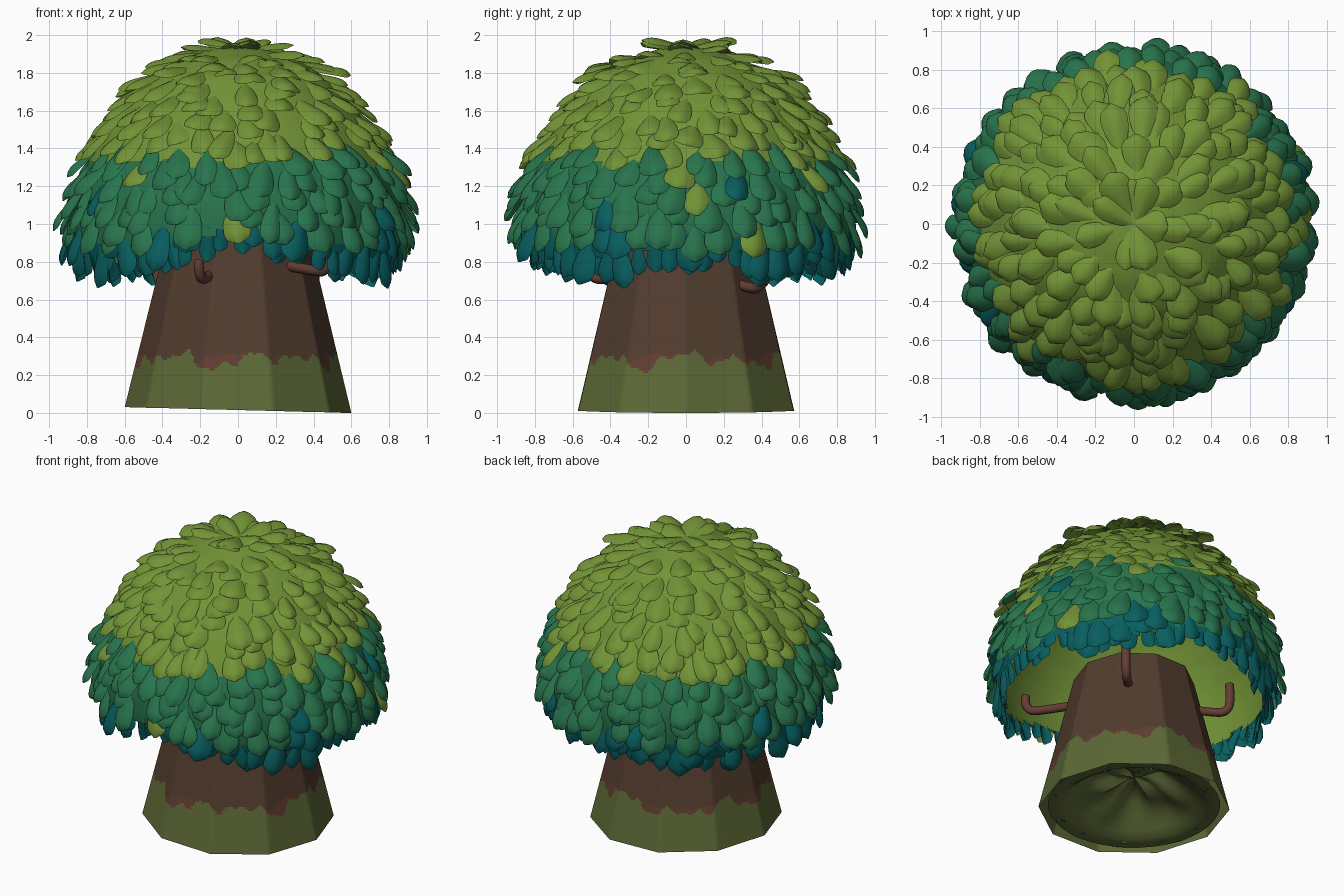
import bpy, math, random
from mathutils import Vector

if "Cube" in bpy.data.objects:
    bpy.data.objects.remove(bpy.data.objects["Cube"])

random.seed(4)
PI, TAU = math.pi, math.tau


def mat(name, r, g, b):
    m = bpy.data.materials.new(name)
    lin = [((c / 255 + 0.055) / 1.055) ** 2.4 for c in (r, g, b)]
    m.diffuse_color = (*lin, 1)
    m.use_nodes = True
    m.node_tree.nodes["Principled BSDF"].inputs["Base Color"].default_value = m.diffuse_color
    return m


LIME = mat("lime leaf", 114, 147, 54)
GREEN = mat("mid green leaf", 40, 116, 77)
TEAL = mat("teal leaf", 8, 94, 96)
BARK = mat("dark bark", 82, 60, 46)
RED = mat("red bark", 98, 61, 50)
MOSS = mat("moss", 92, 104, 54)


def build(name, verts, faces, mats, rule=None, angle=35, indices=None):
    me = bpy.data.meshes.new(name)
    me.from_pydata(verts, [], faces)
    for m in mats:
        me.materials.append(m)
    for p in me.polygons:
        p.use_smooth = True
        if rule:
            p.material_index = rule(p.center)
        elif indices:
            p.material_index = indices[p.index]
    me.set_sharp_from_angle(angle=math.radians(angle))
    ob = bpy.data.objects.new(name, me)
    bpy.context.collection.objects.link(ob)
    return ob


def wave(a, k=0.0):
    return (math.sin(5 * a + 1 + k) + math.sin(9 * a + 2.3 + k)
            + 0.7 * math.sin(17 * a + k) + 0.5 * math.sin(31 * a + 4)) / 3.2


def grid_faces(rows, cols, flip=False):
    out = []
    for i in range(rows):
        for j in range(cols):
            k = (j + 1) % cols
            f = (i * cols + j, (i + 1) * cols + j, (i + 1) * cols + k, i * cols + k)
            out.append(f[::-1] if flip else f)
    return out


# Trunk: tapered ten-sided tube, open at both ends, with a ragged moss line
SIDES, COLS, ROWS, TOP = 10, 240, 75, 0.93


def facet(a):
    step = TAU / SIDES
    return math.cos(step / 2) / math.cos((a % step) - step / 2)


verts = []
for i in range(ROWS + 1):
    z = TOP * (1 - i / ROWS)
    r = 0.60 - 0.24 * z
    for j in range(COLS):
        a = TAU * j / COLS
        verts.append((r * facet(a) * math.cos(a), r * facet(a) * math.sin(a),
                      z + 0.015 * (1 - math.cos(a)) * (1 - z / TOP)))


def trunk_rule(c):
    a = math.atan2(c.y, c.x)
    line = 0.28 + 0.08 * wave(a)
    if c.z < line:
        return 2
    return 1 if c.z < 0.29 + 0.04 * wave(a, 2) else 0


build("trunk", verts, grid_faces(ROWS, COLS), [BARK, RED, MOSS], trunk_rule, 40)

# Mossy mound inside the hollow base, facing downwards
verts = []
for i in range(13):
    t = i / 12
    for j in range(40):
        a = TAU * j / 40
        r = 0.54 * max(t, 0.004)
        bump = 0.10 * t * (1 - t) * 4 * (math.sin(3 * a + 5 * t) + 0.6 * math.sin(7 * a - 4 * t))
        z = 0.04 + 0.20 * max(0, 1 - (t / 0.85) ** 2) * (1 + bump * 2)
        verts.append((r * math.cos(a), r * math.sin(a), z))
build("inner_mound", verts, grid_faces(12, 40, True), [MOSS])

# Small grass tufts around the base opening
verts, faces = [], []
for n in range(36):
    a = TAU * (n // 3) / 12 + random.uniform(-0.08, 0.08)
    r, w = random.uniform(0.46, 0.53), 0.008
    p = Vector((r * math.cos(a), r * math.sin(a), 0.03))
    t = Vector((-math.sin(a), math.cos(a), 0)) * w
    b = len(verts)
    verts += [p - t, p + t, p + Vector((random.uniform(-.02, .02), random.uniform(-.02, .02), 0.05))]
    faces.append((b, b + 1, b + 2))
build("grass_tufts", verts, faces, [GREEN])

# Branches: short hooked tubes growing from the trunk
for n, (deg, z0, reach, end) in enumerate([(45, .66, .55, .98), (-45, .75, .66, .86),
                                           (135, .68, .58, .88), (-112, .71, .53, .80)]):
    a = math.radians(deg)
    cu = bpy.data.curves.new("branch", "CURVE")
    cu.dimensions, cu.bevel_depth, cu.bevel_resolution = "3D", 0.028, 2
    cu.use_fill_caps = True
    sp = cu.splines.new("NURBS")
    path = [(0.36, z0 + .03), (reach - .08, z0), (reach, z0), (reach + .03, z0 + .07), (reach + .02, end)]
    sp.points.add(len(path) - 1)
    for p, (r, z) in zip(sp.points, path):
        p.co = (r * math.cos(a), r * math.sin(a), z, 1)
    sp.use_endpoint_u, sp.order_u = True, 3
    cu.materials.append(RED)
    bpy.context.collection.objects.link(bpy.data.objects.new("branch_%d" % (n + 1), cu))

# Crown profile (radius, height), walked by arc length
PROFILE = [(0, 1.94), (.15, 1.925), (.31, 1.87), (.46, 1.78), (.58, 1.66), (.68, 1.53), (.77, 1.38),
           (.83, 1.24), (.865, 1.10), (.87, .98), (.855, .86), (.82, .75)]


def prof(s):
    for p, q in zip(PROFILE, PROFILE[1:]):
        d = math.dist(p, q)
        if s <= d or q == PROFILE[-1]:
            t = s / d
            return p[0] + (q[0] - p[0]) * t, p[1] + (q[1] - p[1]) * t
        s -= d


LENGTH = sum(math.dist(p, q) for p, q in zip(PROFILE, PROFILE[1:]))


def hem(a):
    # lower edge of the crown: raised at the front, lowest on the diagonals
    return 0.69 + 0.08 * math.cos(2 * a) ** 2 + 0.08 * max(0, -math.sin(a)) ** 8


def crown_rule(c):
    a = math.atan2(c.y, c.x)
    if c.z > 1.33 + 0.03 * wave(a):
        return 0
    return 1 if c.z > 0.91 + 0.06 * wave(a, 3) else 2


# Crown shell: outer skin coloured by height and a lime inner layer
for name, k in (("crown_shell", 1.0), ("crown_lining", 0.98)):
    verts = []
    for i in range(45):
        r, z = prof(LENGTH * i / 44)
        for j in range(96):
            a = TAU * j / 96
            verts.append((max(r, .002) * k * math.cos(a), max(r, .002) * k * math.sin(a), 1 + (z - 1) * k))
    keep = []
    for f in grid_faces(44, 96):
        c = sum((Vector(verts[v]) for v in f), Vector()) / 4
        if c.z > hem(math.atan2(c.y, c.x)) + 0.11:
            keep.append(f)
    if k < 1:
        build(name, verts, keep, [LIME])
    else:
        build(name, verts, keep, [LIME, GREEN, TEAL], crown_rule)

# Leaves: arched rounded petals in overlapping rows, one colour per leaf
verts, faces, shades = [], [], []
NT, NS = 8, 4


def leaf(a, s, length, width, lift, shade=None):
    r, z = prof(s)
    r1, z1 = prof(min(s + 0.06, LENGTH + .05))
    ca, sa = math.cos(a), math.sin(a)
    down = Vector(((r1 - r) * ca, (r1 - r) * sa, z1 - z)).normalized()
    side = Vector((-sa, ca, 0))
    out = down.cross(side)
    yaw = random.uniform(-0.35, 0.35)
    d2, side = down * math.cos(yaw) + side * math.sin(yaw), side * math.cos(yaw) - down * math.sin(yaw)
    base = Vector((r * ca, r * sa, z))
    if shade is None:
        shade = crown_rule(base + d2 * length * 0.6)
        if shade == 1 and random.random() < 0.05:
            shade = random.choice((0, 2))
    b = len(verts)
    for i in range(NT + 1):
        t = i / NT
        # broad rounded tip, narrow root
        w = width * (0.35 + 0.65 * math.sin(min(t / 0.7, 1) * PI / 2))
        if t > 0.7:
            w *= math.sqrt(max(0.02, 1 - ((t - 0.7) / 0.3) ** 2))
        for j in range(NS + 1):
            u = 2 * j / NS - 1
            h = length * lift * (t - 0.4 * t ** 5) - 0.25 * w * u * u
            verts.append(base + d2 * (length * t) + side * (w * u / 2) + out * h)
    for i in range(NT):
        for j in range(NS):
            q = b + i * (NS + 1) + j
            faces.append((q, q + NS + 1, q + NS + 2, q + 1))
            shades.append(shade)


s, row = 0.01, 0
while s < LENGTH - 0.02:
    r, z = prof(s)
    count = max(6, round(TAU * r / 0.14))
    for n in range(count):
        a = TAU * (n + 0.5 * (row % 2) + random.uniform(-.3, .3)) / count
        ln = random.uniform(0.16, 0.24)
        sl = max(0.005, s + random.uniform(-.05, .05))
        if prof(sl)[1] < hem(a) + 0.16 + random.uniform(-.03, .02):
            continue
        lift = random.uniform(0.3, 0.6) if z > 1.0 else random.uniform(0.15, 0.4)
        leaf(a, sl, ln, random.uniform(0.12, 0.17), lift * (0.8 if z > 1.9 else 1))
    s += 0.105
    row += 1

# Hanging teal fringe of leaves along the lower edge
for n in range(60):
    a = TAU * (n + random.uniform(-.3, .3)) / 60
    target = hem(a) + 0.15 + random.uniform(-.02, .03)
    s = LENGTH
    while prof(s)[1] < target:
        s -= 0.01
    leaf(a, s, random.uniform(0.14, 0.19), random.uniform(0.08, 0.11), random.uniform(-0.2, 0.3), 2)

build("leaves", verts, faces, [LIME, GREEN, TEAL], None, 60, shades)
